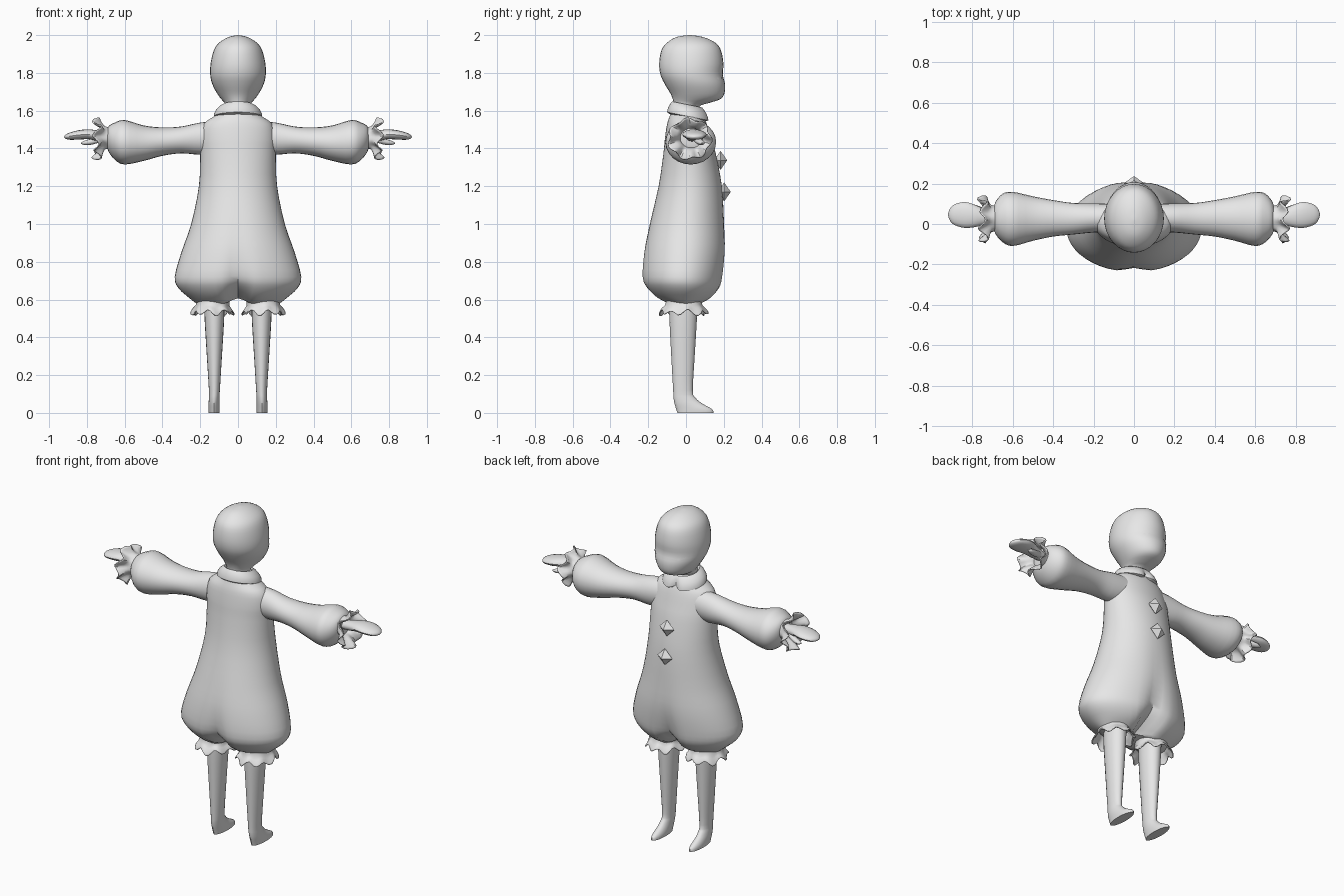
import bpy, bmesh, math
from mathutils import Vector

old = bpy.data.objects.get("Cube")
if old:
    bpy.data.objects.remove(old, do_unlink=True)


def material(name, rgb):
    m = bpy.data.materials.new(name)
    m.use_nodes = True
    col = (*rgb, 1)
    m.diffuse_color = col
    m.node_tree.nodes["Principled BSDF"].inputs["Base Color"].default_value = col
    return m


GREY = material("plain_grey", (0.8, 0.8, 0.8))
WHITE = material("eye_white", (0.95, 0.95, 0.95))
made = []


def add_object(name, bm, mat):
    bmesh.ops.recalc_face_normals(bm, faces=bm.faces)
    me = bpy.data.meshes.new(name)
    bm.to_mesh(me)
    bm.free()
    me.materials.append(mat)
    ob = bpy.data.objects.new(name, me)
    bpy.context.collection.objects.link(ob)
    made.append(ob)
    return ob


def smooth_sections(secs, steps):
    """Catmull-Rom interpolation between cross-sections."""
    pts = [secs[0]] + list(secs) + [secs[-1]]
    out = []
    for i in range(1, len(pts) - 2):
        for k in range(steps):
            t = k / steps
            out.append([0.5 * (2 * b + (c - a) * t + (2 * a - 5 * b + 4 * c - d) * t * t
                               + (3 * b - a - 3 * c + d) * t ** 3)
                        for a, b, c, d in zip(*pts[i - 1:i + 3])])
    return out + [list(secs[-1])]


def loft(name, secs, axis="z", n=24, steps=3, side=1, cap=True, warp=None):
    """Sections: position along axis, two centres, two radii, extra for warp.
    Around x the two cross directions are y and z; around z they are x and y."""
    bm = bmesh.new()
    rings = []
    for s in smooth_sections(secs, steps):
        ring = []
        for i in range(n):
            a = math.tau * i / n
            u, v, t = s[1] + s[3] * math.cos(a), s[2] + s[4] * math.sin(a), s[0]
            if warp:
                u, v, t = warp(u, v, t, a, s)
            p = (t, u, v) if axis == "x" else (u, v, t)
            ring.append(bm.verts.new((p[0] * side, p[1], p[2])))
        rings.append(ring)
    for r, q in zip(rings, rings[1:]):
        for i in range(n):
            j = (i + 1) % n
            bm.faces.new((r[i], r[j], q[j], q[i]))
    if cap:
        bm.faces.new(rings[0])
        bm.faces.new(rings[-1])
    return add_object(name, bm, GREY)


def span(z, rx, back, front, cx=0):
    """Upright section given by half width and back / front depth."""
    return (z, cx, (back + front) / 2, rx, (front - back) / 2)


# Puffy romper body, pinched along the middle towards the two legs
def crotch(u, v, t, a, s):
    g = s[5] * math.exp(-(u / 0.05) ** 2)
    return u, s[2] + (v - s[2]) * (1 - g), t + 0.035 * g


body = [span(1.62, .075, -.07, .07), span(1.575, .12, -.085, .09),
        span(1.53, .18, -.1, .11), span(1.45, .2, -.112, .135),
        span(1.37, .2, -.12, .158), span(1.2, .207, -.145, .19),
        span(1.0, .248, -.195, .205), span(.85, .3, -.228, .212),
        span(.72, .335, -.238, .2), span(.66, .315, -.215, .185),
        span(.61, .26, -.165, .145), span(.575, .215, -.1, .085)]
pinch = [0, 0, 0, 0, 0, 0, .02, .05, .15, .3, .6, .9]
loft("romper_body", [s + (p,) for s, p in zip(body, pinch)], n=48, warp=crotch)

# Head and neck
head = loft("head", [
    span(2.0, .004, .015, .025), span(1.99, .05, -.05, .09),
    span(1.96, .1, -.1, .155), span(1.92, .128, -.13, .185),
    span(1.85, .145, -.142, .198), span(1.79, .147, -.135, .195),
    span(1.74, .136, -.112, .207), span(1.69, .11, -.082, .203),
    span(1.66, .088, -.07, .18), span(1.64, .07, -.066, .12),
    span(1.62, .065, -.065, .07), span(1.55, .07, -.07, .07)], n=32)


# Collar, tilted to the front with a small notch
def collar_tilt(u, v, t, a, s):
    notch = math.exp(-((a - math.pi / 2) / 0.16) ** 2)
    return u, v - 0.03 * notch * s[5], t - 0.2 * (v - 0.01) + 0.015 * notch * s[5]


loft("collar", [span(1.61, .065, -.06, .068) + (0,), span(1.632, .08, -.072, .085) + (0,),
                span(1.605, .115, -.09, .112) + (.6,), span(1.57, .128, -.1, .125) + (1,),
                span(1.562, .1, -.08, .1) + (1,)], n=40, steps=2, cap=False, warp=collar_tilt)

# Diamond buttons on the chest
for name, y, z in (("upper_button", .183, 1.337), ("lower_button", .202, 1.17)):
    bm = bmesh.new()
    ring = [bm.verts.new((x, y, z + h)) for x, h in ((.05, 0), (0, .05), (-.05, 0), (0, -.05))]
    for tip in (bm.verts.new((0, y + d, z)) for d in (-.035, .035)):
        for i in range(4):
            bm.faces.new((ring[i], ring[(i + 1) % 4], tip))
    add_object(name, bm, GREY)


def frill(waves, along, out):
    """Gathered cloth: waves grow with the section's extra value."""
    def warp(u, v, t, a, s):
        w = math.sin(waves * a) + 0.4 * math.sin((waves - 3) * a + 1)
        k = 1 + out * s[5] * math.cos(waves * a + 0.6)
        return s[1] + (u - s[1]) * k, s[2] + (v - s[2]) * k, t + along * s[5] * w
    return warp


def thicken(ob, amount):
    mod = ob.modifiers.new("thickness", "SOLIDIFY")
    mod.thickness = amount
    mod.offset = 0


for side, label in ((1, "left"), (-1, "right")):
    # Sleeve, widening towards the wrist
    loft(label + "_sleeve", [
        (.1, .03, 1.46, .07, .085), (.2, .03, 1.452, .072, .085),
        (.3, .026, 1.445, .078, .071), (.4, .028, 1.436, .09, .075),
        (.5, .027, 1.428, .11, .094), (.6, .025, 1.433, .134, .118),
        (.65, .03, 1.438, .12, .1), (.685, .03, 1.45, .08, .068),
        (.695, .03, 1.455, .04, .035)], "x", side=side)
    # Wrist frill
    cuff = loft(label + "_wrist_frill", [
        (.675, .03, 1.455, .06, .052, 0), (.71, .025, 1.455, .065, .06, .2),
        (.735, .02, 1.452, .09, .085, .7), (.748, .02, 1.45, .112, .106, 1)],
        "x", n=48, steps=2, side=side, cap=False, warp=frill(7, .02, .08))
    thicken(cuff, .006)
    # Mitten hand and thumb
    loft(label + "_hand", [
        (.68, .03, 1.462, .03, .025), (.74, .035, 1.467, .04, .028),
        (.79, .04, 1.475, .056, .026), (.84, .045, 1.472, .064, .025),
        (.89, .046, 1.465, .05, .019), (.912, .046, 1.462, .027, .011),
        (.92, .046, 1.461, .004, .003)], "x", n=16, side=side)
    loft(label + "_thumb", [
        (.72, .05, 1.455, .018, .018), (.77, .07, 1.437, .02, .016),
        (.81, .083, 1.43, .017, .012), (.832, .086, 1.428, .004, .003)],
        "x", n=12, side=side)
    # Knee frill
    knee = loft(label + "_knee_frill", [
        (.6, .13, -.012, .085, .09, 0), (.57, .135, -.012, .085, .095, .2),
        (.545, .135, -.012, .1, .115, .7), (.53, .135, -.012, .108, .122, 1)],
        n=48, steps=2, side=side, cap=False, warp=frill(8, .013, .06))
    thicken(knee, .006)
    # Leg with foot
    loft(label + "_leg", [
        span(.61, .054, -.09, .062, .125), span(.5, .052, -.088, .058, .125),
        span(.3, .04, -.078, .046, .125), span(.12, .029, -.068, .036, .125),
        span(.08, .028, -.066, .05, .126), span(.05, .029, -.061, .085, .127),
        span(.02, .03, -.052, .138, .127), span(0, .029, -.046, .145, .127)],
        n=20, side=side)
    # Eye slit laid onto the face
    bm = bmesh.new()
    rows = []
    for i in range(13):
        t = i / 12
        x, arc = .042 + .062 * t, math.sin(math.pi * t)
        rows.append([bm.verts.new((x * side, .3, 1.778 - dz * arc)) for dz in (.003, .009, .015)])
    for r, q in zip(rows, rows[1:]):
        for j in range(2):
            bm.faces.new((r[j], r[j + 1], q[j + 1], q[j]))
    bmesh.ops.remove_doubles(bm, verts=bm.verts, dist=0.0005)
    eye = add_object(label + "_eye", bm, WHITE)
    if eye.data.polygons[6].normal.y < 0:
        eye.data.flip_normals()
    wrap = eye.modifiers.new("lay_on_face", "SHRINKWRAP")
    wrap.target = head
    wrap.wrap_method = "PROJECT"
    wrap.use_project_y = True
    wrap.use_positive_direction = False
    wrap.use_negative_direction = True
    wrap.wrap_mode = "ABOVE_SURFACE"
    wrap.offset = 0.003

# Smooth shading with sharp creases kept
bpy.ops.object.select_all(action="DESELECT")
for ob in made:
    ob.select_set(True)
bpy.context.view_layer.objects.active = made[0]
bpy.ops.object.shade_smooth_by_angle(angle=math.radians(40))
